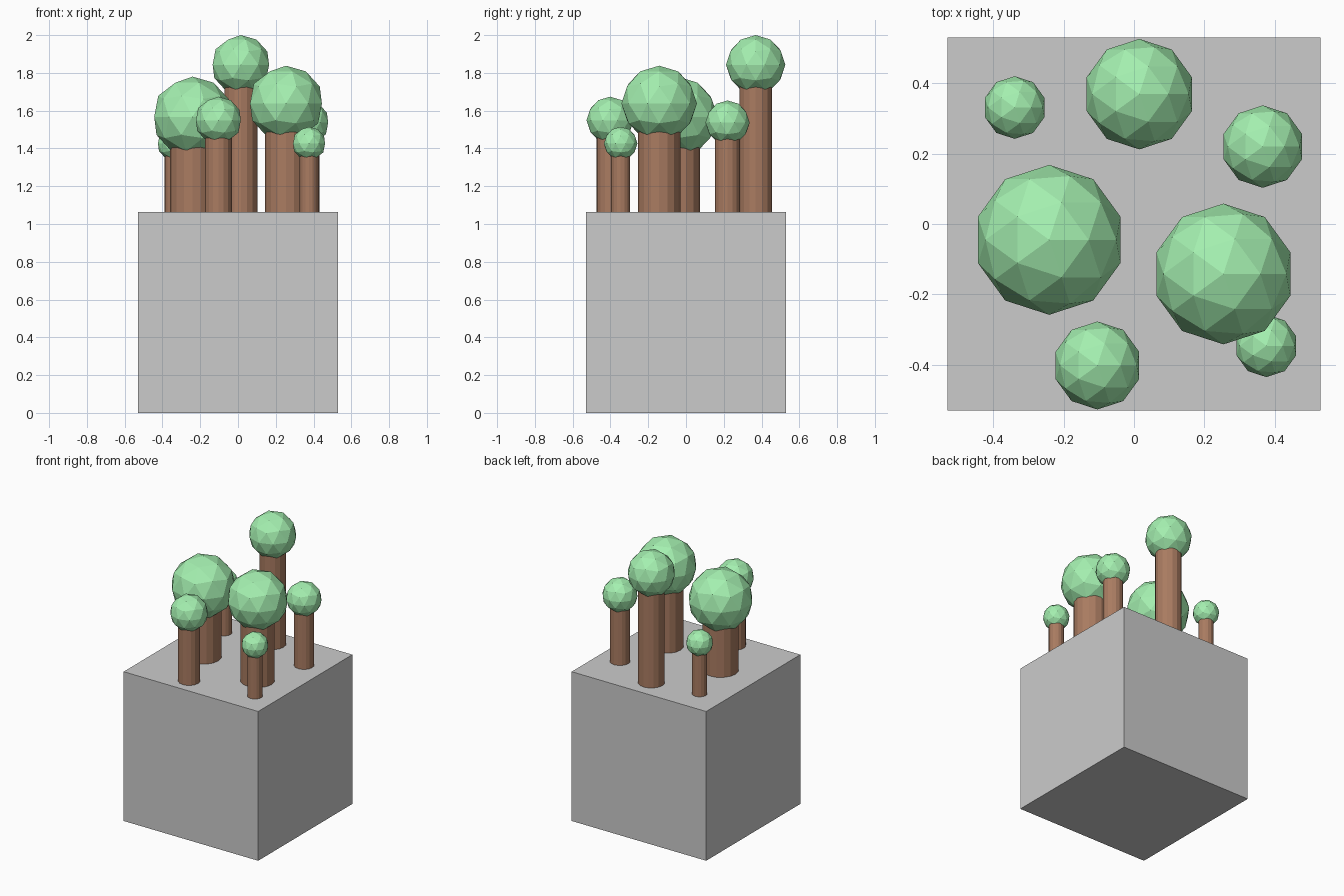
import bpy

if "Cube" in bpy.data.objects:
    bpy.data.objects.remove(bpy.data.objects["Cube"])


def material(name, rgb):
    mat = bpy.data.materials.new(name)
    mat.diffuse_color = (*rgb, 1)
    mat.use_nodes = True
    mat.node_tree.nodes["Principled BSDF"].inputs["Base Color"].default_value = mat.diffuse_color
    return mat


LEAF = material("leaf_green", (0.37, 0.86, 0.43))
BARK = material("bark_brown", (0.40, 0.20, 0.12))
SIDE, TOP = 1.06, 1.063


def tree(i, x, y, z, r, trunk_r):
    # Trunk runs from the block top to just inside the crown
    top = z - 0.7 * r
    bpy.ops.mesh.primitive_cylinder_add(
        vertices=16, radius=trunk_r, depth=top - TOP, location=(x, y, (top + TOP) / 2))
    trunk = bpy.context.object
    trunk.name = f"trunk_{i}"
    trunk.data.materials.append(BARK)
    # Low-poly crown
    bpy.ops.mesh.primitive_ico_sphere_add(subdivisions=2, radius=r, location=(x, y, z))
    crown = bpy.context.object
    crown.name = f"crown_{i}"
    crown.data.materials.append(LEAF)


# Ground block
bpy.ops.mesh.primitive_cube_add(size=1, location=(0, 0, TOP / 2))
block = bpy.context.object
block.name = "ground_block"
block.scale = (SIDE, SIDE, TOP)

# Trees: x, y, crown centre height, crown radius, trunk radius
TREES = [
    (-0.241, -0.045, 1.567, 0.213, 0.118),
    (0.015, 0.369, 1.843, 0.157, 0.087),
    (0.254, -0.142, 1.638, 0.200, 0.112),
    (-0.104, -0.402, 1.549, 0.125, 0.071),
    (0.376, -0.346, 1.426, 0.089, 0.050),
    (0.366, 0.220, 1.537, 0.117, 0.066),
    (-0.339, 0.331, 1.426, 0.089, 0.050),
]
for i, t in enumerate(TREES, 1):
    tree(i, *t)
